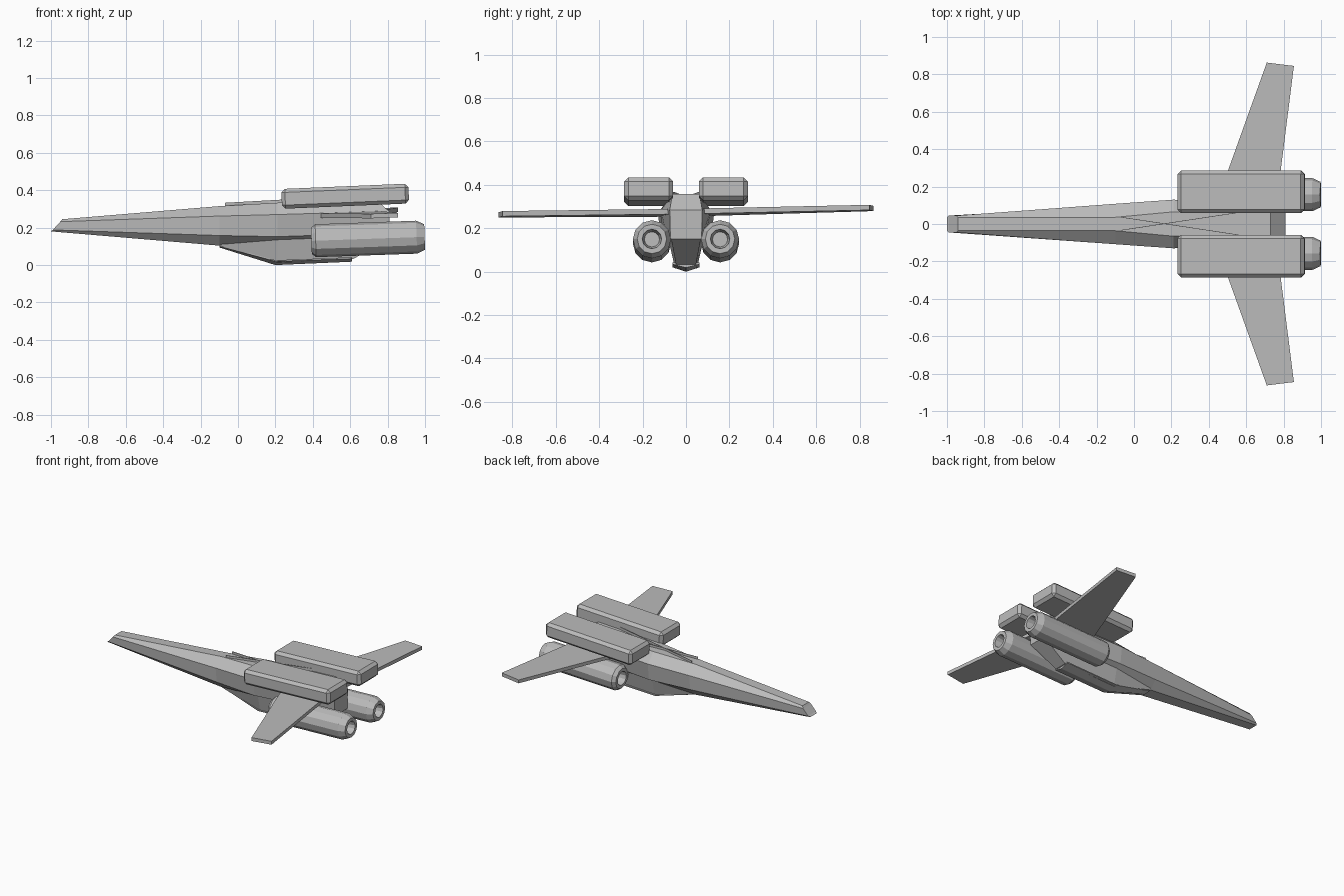
import bpy, bmesh, math
from mathutils import Matrix, Vector

cube = bpy.data.objects.get("Cube")
if cube:
    bpy.data.objects.remove(cube, do_unlink=True)

grey = bpy.data.materials.new("hull_grey")
grey.use_nodes = True
COLOUR = (0.5, 0.5, 0.5, 1)
grey.diffuse_color = COLOUR
grey.node_tree.nodes["Principled BSDF"].inputs["Base Color"].default_value = COLOUR


def finish(name, bm):
    bmesh.ops.remove_doubles(bm, verts=bm.verts, dist=0.0002)
    bmesh.ops.recalc_face_normals(bm, faces=bm.faces)
    mesh = bpy.data.meshes.new(name)
    bm.to_mesh(mesh)
    bm.free()
    mesh.materials.append(grey)
    obj = bpy.data.objects.new(name, mesh)
    bpy.context.collection.objects.link(obj)
    return obj


def loft(name, sections):
    """Skin mirrored half sections (x, y, z), each listed from top to bottom."""
    bm = bmesh.new()
    rings = []
    for half in sections:
        pts = half + [(x, -y, z) for x, y, z in reversed(half)]
        rings.append([bm.verts.new(p) for p in pts])
    n = len(rings[0])
    for a, b in zip(rings, rings[1:]):
        for i in range(n):
            j = (i + 1) % n
            bm.faces.new((a[i], a[j], b[j], b[i]))
    for r in (rings[0], rings[-1]):      # end caps in bands
        for i in range(n // 2 - 1):
            bm.faces.new((r[i], r[i + 1], r[n - 2 - i], r[n - 1 - i]))
    return finish(name, bm)


def prism(name, lower, offset):
    """Extrude a flat outline by an offset vector."""
    bm = bmesh.new()
    a = [bm.verts.new(p) for p in lower]
    b = [bm.verts.new(Vector(p) + Vector(offset)) for p in lower]
    bm.faces.new(a)
    bm.faces.new(b)
    for i in range(len(a)):
        j = (i + 1) % len(a)
        bm.faces.new((a[i], a[j], b[j], b[i]))
    return finish(name, bm)


def placed(x, y, z, pitch):
    return Matrix.Translation((x, y, z)) @ Matrix.Rotation(-pitch, 4, 'Y')


# Fuselage: top edge, shoulder, chine, lower edge, keel
loft("fuselage", [
    [(-0.94, .036, .245), (-0.95, .045, .232), (-0.99, .045, .188), (-0.998, .037, .183), (-1.0, .035, .18)],
    [(-0.10, .036, .315), (-0.10, .108, .262), (-0.10, .096, .158), (-0.10, .052, .110), (-0.10, .045, .104)],
    [(0.21, .065, .333), (0.21, .130, .270), (0.21, .115, .152), (0.21, .078, .135), (0.21, .050, .014)],
    [(0.60, .068, .352), (0.60, .115, .282), (0.60, .090, .165), (0.60, .072, .150), (0.60, .046, .032)],
    [(0.73, .062, .358), (0.81, .075, .285), (0.81, .072, .160), (0.81, .068, .150), (0.62, .046, .034)],
])

# Shallow V plate under the belly
loft("belly_plate", [
    [(-0.10, .035, .106), (-0.10, .035, .100), (-0.10, .002, .094)],
    [(0.20, .062, .026), (0.20, .062, .020), (0.20, .002, .0)],
    [(0.61, .062, .042), (0.61, .062, .034), (0.61, .002, .018)],
])

for side, label in ((1, "back"), (-1, "front")):
    # Thin crossing blades on the spine
    prism("spine_blade_" + label,
          [(-0.07, side * .035, .30), (-0.07, side * .035, .333),
           (0.56, -side * .06, .368), (0.56, -side * .06, .33)], (0, .003, 0))

    # Swept wing with a slight pitch and roll
    outline = [(0.425, .07), (0.71, .863), (0.855, .845), (0.757, .07)]
    wing = [(x, y * side, .264 + .017 * y * side + .035 * (x - .7)) for x, y in outline]
    prism("wing_" + label, wing, (0, 0, .024))

    # Bevelled upper pod
    bm = bmesh.new()
    bmesh.ops.create_cube(bm, size=1)
    bmesh.ops.scale(bm, vec=(.68, .226, .106), verts=bm.verts)
    bmesh.ops.bevel(bm, geom=list(bm.edges), offset=.019, segments=1,
                    affect='EDGES', profile=.5)
    bm.transform(placed(.573, side * .172, .368, .042))
    finish("upper_pod_" + label, bm)

    # Engine tube with recessed intake and nozzle
    profile = [(-.25, 0), (-.25, .042), (-.303, .048), (-.303, .070), (-.28, .088),
               (.26, .088), (.303, .068), (.303, .045), (.25, .035), (.25, 0)]
    bm = bmesh.new()
    verts = [bm.verts.new((x, 0, r)) for x, r in profile]
    edges = [bm.edges.new(p) for p in zip(verts, verts[1:])]
    bmesh.ops.spin(bm, geom=verts + edges, cent=(0, 0, 0), axis=(1, 0, 0),
                   angle=math.tau, steps=12)
    bm.transform(placed(.695, side * .157, .14, .035))
    finish("engine_" + label, bm)
